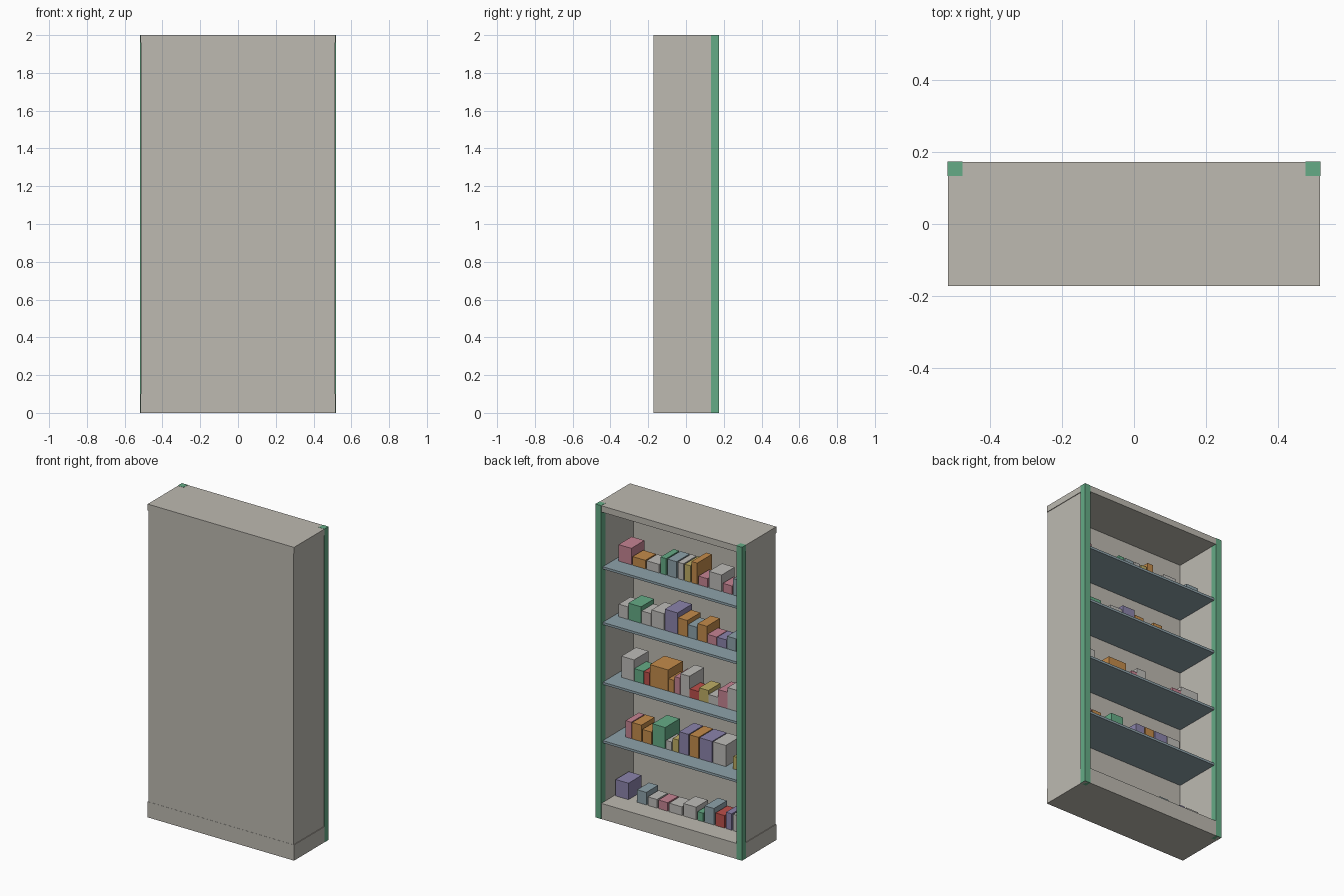
import bpy
import bmesh
from mathutils import Matrix, Vector

cube = bpy.data.objects.get("Cube")
if cube:
    bpy.data.objects.remove(cube, do_unlink=True)

HALF_W, HALF_D, HEIGHT = 0.517, 0.173, 2
PLINTH, TOP = 0.1, 1.96
INNER = 0.477          # inside face of the side panels
OUTER = 0.513          # side panels sit slightly inside the plinth
BACKING = -0.15        # inside face of the closed panel
POST_Y = 0.133         # inner edge of the corner posts
LIP = 0.001            # posts stand just proud of the carcass


def material(name, *color):
    mat = bpy.data.materials.new(name)
    mat.use_nodes = True
    rgba = (*color, 1)
    mat.diffuse_color = rgba
    mat.node_tree.nodes["Principled BSDF"].inputs["Base Color"].default_value = rgba
    return mat


MATS = {
    "stone": material("warm grey", .51, .49, .44),
    "green": material("green", .13, .41, .24),
    "slate": material("slate blue", .27, .36, .4),
    "pink": material("pink", .56, .23, .29),
    "orange": material("orange", .55, .26, .07),
    "purple": material("purple", .26, .23, .41),
    "yellow": material("yellow", .52, .42, .13),
    "red": material("red", .5, .08, .07),
    "grey": material("pale grey", .51, .5, .48),
}


def box(name, mat, low, high):
    """Flat-faced box between two opposite corners."""
    low, high = Vector(low), Vector(high)
    bm = bmesh.new()
    place = Matrix.Translation((low + high) / 2) @ Matrix.Diagonal((*(high - low), 1))
    bmesh.ops.create_cube(bm, size=1, matrix=place)
    mesh = bpy.data.meshes.new(name)
    bm.to_mesh(mesh)
    bm.free()
    mesh.materials.append(MATS[mat])
    obj = bpy.data.objects.new(name, mesh)
    bpy.context.collection.objects.link(obj)


# Carcass: plinth, top board and a slightly recessed closed panel
box("plinth", "stone", (-HALF_W, -HALF_D, 0), (HALF_W, HALF_D, PLINTH))
box("top_board", "stone", (-HALF_W, -HALF_D, TOP), (HALF_W, HALF_D, HEIGHT))
box("closed_panel", "stone", (-OUTER, LIP - HALF_D, PLINTH), (OUTER, BACKING, TOP))

# Side panels and corner posts beside the opening
for side, name in ((1, "left"), (-1, "right")):
    near, far = sorted((side * INNER, side * OUTER))
    box(name + "_side_panel", "stone", (near, BACKING, PLINTH), (far, POST_Y, TOP))
    near, far = sorted((side * INNER, side * (HALF_W + LIP)))
    box(name + "_post", "green", (near, POST_Y, 0), (far, HALF_D + LIP, HEIGHT + LIP))

# Books of each row, from the model's left: colour, width and height
WIDTHS = {"thin": .04, "medium": .065, "thick": .09, "huge": .13}
HEIGHTS = {"low": .055, "short": .08, "mid": .105, "tall": .135}
ROWS = {
    "upper": (1.605, .07, """pink thick mid, orange thick low, grey thick low, green thin mid,
        slate medium mid, grey thin mid, yellow thin mid, orange thin tall, pink medium low,
        grey thick mid, pink medium low, slate thick mid"""),
    "high": (1.25, .07, """grey medium short, green thick mid, grey medium short, grey thick mid,
        purple thick tall, orange medium mid, slate medium short, orange medium mid,
        pink medium low, purple medium low, slate medium short, yellow medium short"""),
    "middle": (.868, .09, """grey thick tall, green medium short, red thin short, orange huge tall,
        orange thin short, pink thin mid, grey medium tall, red medium low, yellow medium short,
        grey medium low, pink medium mid, grey huge tall"""),
    "lower": (.495, .12, """pink thin mid, orange medium mid, orange medium short, green thick tall,
        grey thin low, yellow thin short, purple medium tall, orange medium tall,
        purple thick tall, grey thick tall, gap thin low, yellow thick short"""),
    "bottom": (PLINTH, .05, """purple thick mid, gap thin low, slate medium short, grey medium low,
        pink medium low, grey thick low, grey thick short, green thin low, slate medium mid,
        red medium short, purple thin mid, grey thick mid"""),
}
BOOK_FRONT = 0.042
ROW_END = 0.97

for row, (z, start, text) in ROWS.items():
    # Shelf board; the lowest row stands on the plinth
    if z > PLINTH:
        box(row + "_shelf", "slate", (-INNER, BACKING, z - 0.015), (INNER, 0.158, z))
    # Books share the spare width of the row evenly
    books = [entry.split() for entry in text.split(",")]
    spare = ROW_END - start - sum(WIDTHS[width] for _, width, _ in books)
    x = HALF_W - start
    for number, (color, width, height) in enumerate(books, 1):
        right = x - WIDTHS[width]
        if color != "gap":
            tall = HEIGHTS[height]
            depth = 0.08 + tall / 2      # taller books are also deeper
            box(f"{row}_book_{number}", color,
                (right, BOOK_FRONT - depth, z), (x, BOOK_FRONT, z + tall))
        x = right - spare / (len(books) - 1)
